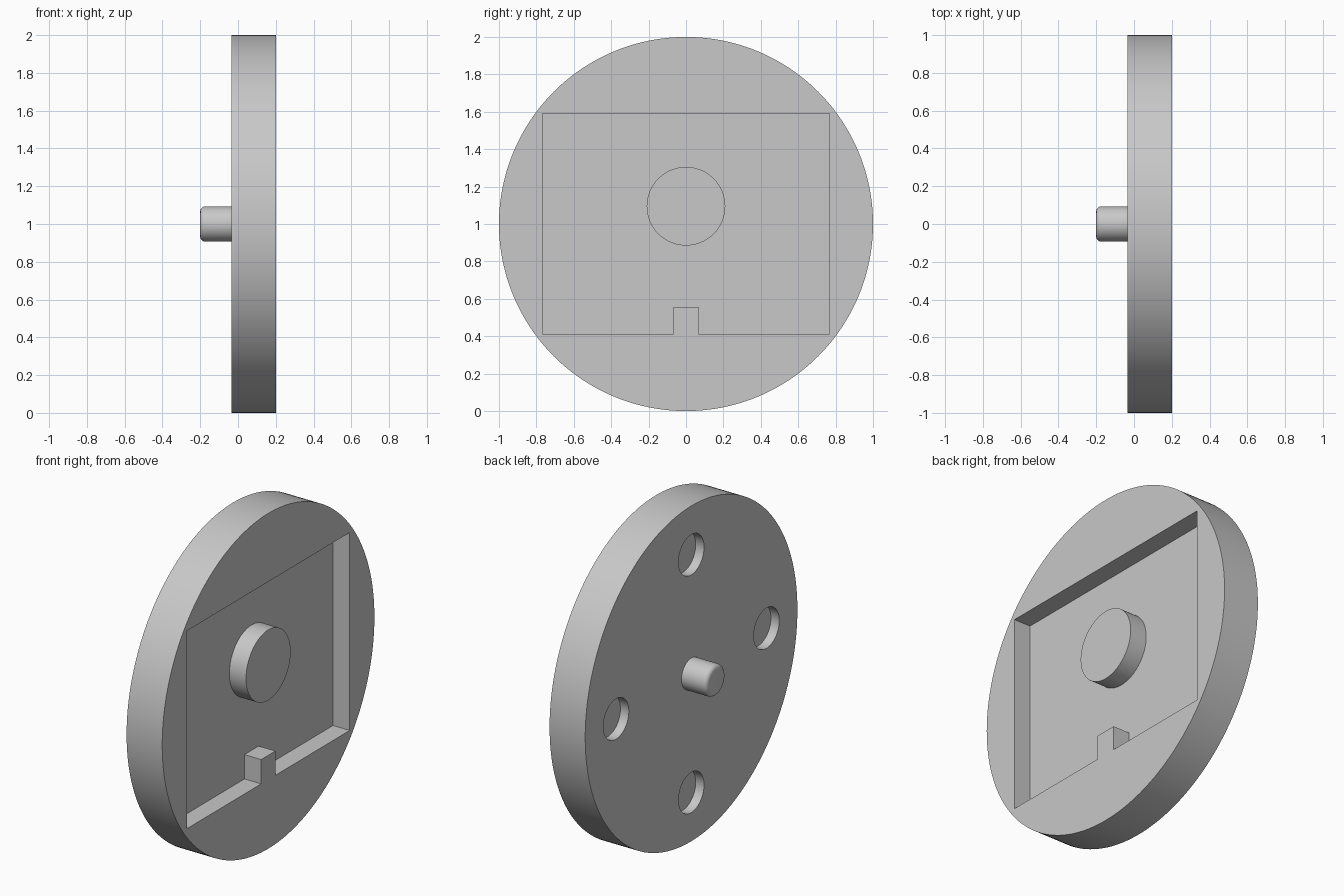
import bpy
import bmesh
import math
from mathutils import Matrix, Vector

cube = bpy.data.objects.get("Cube")
if cube:
    bpy.data.objects.remove(cube, do_unlink=True)

BACK, FRONT, FLOOR = -0.035, 0.2, 0.09   # x of rear face, recess face, recess floor
TIP = -0.2

grey = bpy.data.materials.new("plain grey")
grey.use_nodes = True
colour = (0.58, 0.58, 0.58, 1)
grey.diffuse_color = colour
grey.node_tree.nodes["Principled BSDF"].inputs["Base Color"].default_value = colour


def finish(name, bm):
    bmesh.ops.recalc_face_normals(bm, faces=bm.faces)
    mesh = bpy.data.meshes.new(name)
    bm.to_mesh(mesh)
    bm.free()
    mesh.materials.append(grey)
    ob = bpy.data.objects.new(name, mesh)
    bpy.context.collection.objects.link(ob)
    return ob


def cylinder(name, radius, x0, x1, y=0, z=1, sides=96, rounding=0):
    """Cylinder along x, optionally with its low-x rim rounded."""
    bm = bmesh.new()
    place = Matrix.Translation(((x0 + x1) / 2, y, z)) @ Matrix.Rotation(math.pi / 2, 4, 'Y')
    bmesh.ops.create_cone(bm, cap_ends=True, segments=sides, radius1=radius,
                          radius2=radius, depth=x1 - x0, matrix=place)
    if rounding:
        rim = [e for e in bm.edges if all(v.co.x < x0 + 0.001 for v in e.verts)]
        bmesh.ops.bevel(bm, geom=rim, offset=rounding, segments=5, profile=0.5,
                        affect='EDGES')
    return finish(name, bm)


def prism(name, outline, x0, x1):
    """Extrude a y-z outline along x."""
    bm = bmesh.new()
    face = bm.faces.new([bm.verts.new((x0, y, z)) for y, z in outline])
    out = bmesh.ops.extrude_face_region(bm, geom=[face])
    moved = [v for v in out["geom"] if isinstance(v, bmesh.types.BMVert)]
    bmesh.ops.translate(bm, verts=moved, vec=Vector((x1 - x0, 0, 0)))
    return finish(name, bm)


def select(ob):
    bpy.ops.object.select_all(action='DESELECT')
    ob.select_set(True)
    bpy.context.view_layer.objects.active = ob


def cut(target, cutter):
    cutter.hide_render = True
    mod = target.modifiers.new("cut", 'BOOLEAN')
    mod.operation = 'DIFFERENCE'
    mod.solver = 'EXACT'
    mod.object = cutter
    select(target)
    bpy.ops.object.modifier_apply(modifier=mod.name)
    bpy.data.objects.remove(cutter, do_unlink=True)


# Round plate
disc = cylinder("disc", 1.0, BACK, FRONT, sides=192)

# Rectangular recess, leaving a small key block on its lower edge
w, low, high, key, key_top = 0.767, 0.412, 1.592, 0.067, 0.557
outline = [(-w, low), (-key, low), (-key, key_top), (key, key_top),
           (key, low), (w, low), (w, high), (-w, high)]
cut(disc, prism("recess_cutter", outline, FLOOR, FRONT + 0.1))

# Four blind holes in the rear face
for i in range(4):
    a = i * math.pi / 2
    cut(disc, cylinder("hole_cutter", 0.12, BACK - 0.1, BACK + 0.055,
                       0.709 * math.cos(a), 1 + 0.709 * math.sin(a), sides=64))

# Round boss in the recess, flush with the plate face
boss = cylinder("boss", 0.21, FLOOR - 0.01, FRONT, z=1.095)

# Rear peg with a rounded tip
peg = cylinder("peg", 0.093, TIP, BACK + 0.01, sides=64, rounding=0.025)

for ob in (disc, boss, peg):
    select(ob)
    bpy.ops.object.shade_smooth_by_angle(angle=math.radians(30))
